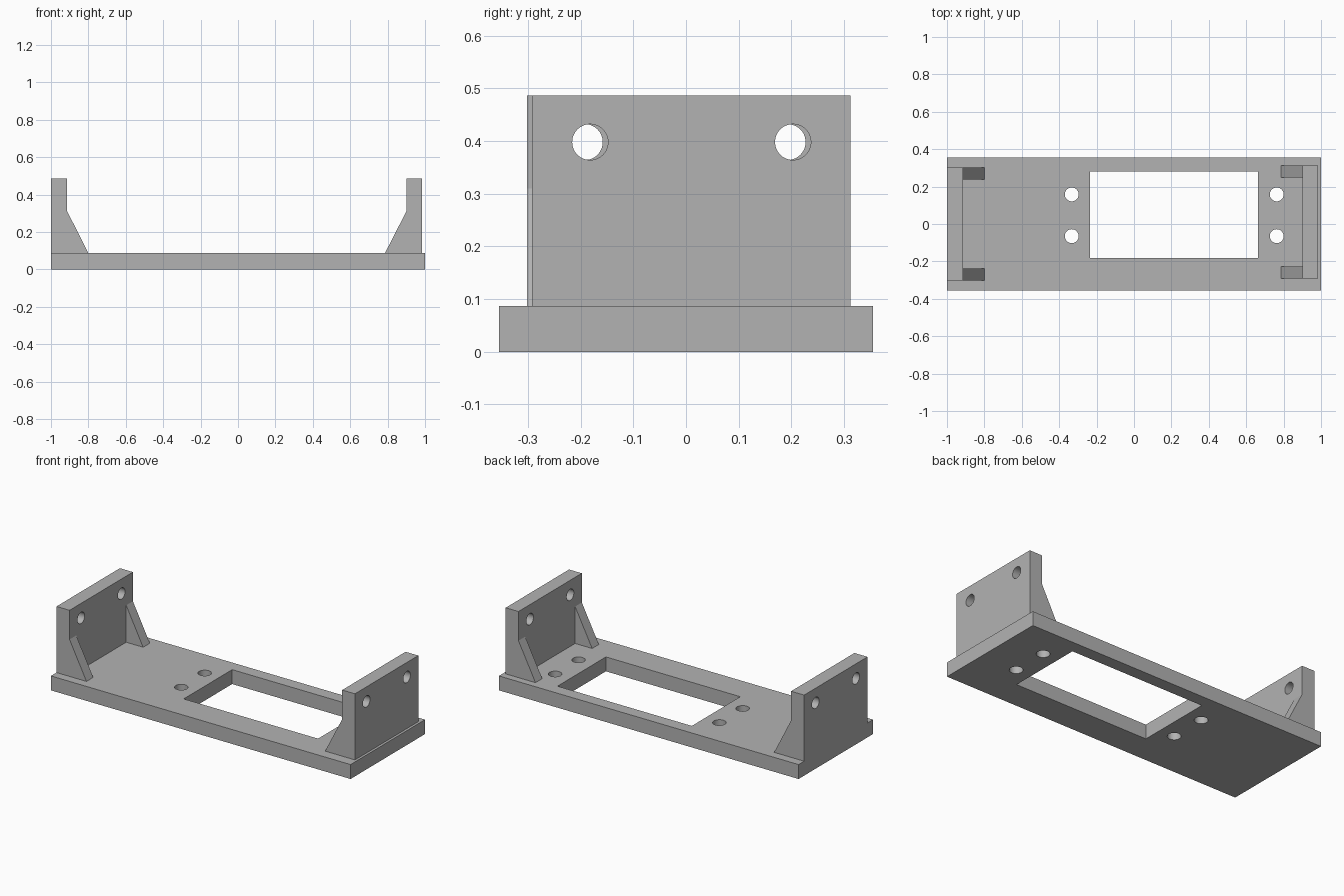
import bpy, bmesh, math
from mathutils import Matrix, Vector

old = bpy.data.objects.get("Cube")
if old:
    bpy.data.objects.remove(old, do_unlink=True)

GREY = (0.45, 0.45, 0.45, 1)
mat = bpy.data.materials.new("plain grey")
mat.use_nodes = True
mat.diffuse_color = GREY
mat.node_tree.nodes["Principled BSDF"].inputs["Base Color"].default_value = GREY

PLATE_TOP, WALL_TOP, GUSSET_TOP = 0.087, 0.486, 0.31


def finish(name, bm):
    bmesh.ops.recalc_face_normals(bm, faces=bm.faces)
    mesh = bpy.data.meshes.new(name)
    bm.to_mesh(mesh)
    bm.free()
    mesh.materials.append(mat)
    obj = bpy.data.objects.new(name, mesh)
    bpy.context.collection.objects.link(obj)
    return obj


def box(name, lo, hi):
    lo, hi = Vector(lo), Vector(hi)
    bm = bmesh.new()
    place = Matrix.Translation((lo + hi) / 2) @ Matrix.Diagonal((*(hi - lo), 1))
    bmesh.ops.create_cube(bm, size=1, matrix=place)
    return finish(name, bm)


def cylinder(name, centre, radius, depth, turn=Matrix()):
    bm = bmesh.new()
    bmesh.ops.create_cone(bm, cap_ends=True, segments=48, radius1=radius, radius2=radius,
                          depth=depth, matrix=Matrix.Translation(centre) @ turn)
    return finish(name, bm)


def prism(name, profile, y0, y1):
    # x-z profile extruded along y
    bm = bmesh.new()
    face = bm.faces.new([bm.verts.new((x, y0, z)) for x, z in profile])
    side = bmesh.ops.extrude_face_region(bm, geom=[face])["geom"]
    bmesh.ops.translate(bm, vec=(0, y1 - y0, 0),
                        verts=[v for v in side if isinstance(v, bmesh.types.BMVert)])
    return finish(name, bm)


def cut(obj, cutters):
    bpy.ops.object.select_all(action="DESELECT")
    bpy.context.view_layer.objects.active = obj
    obj.select_set(True)
    for cutter in cutters:
        mod = obj.modifiers.new("cut", "BOOLEAN")
        mod.operation, mod.solver, mod.object = "DIFFERENCE", "EXACT", cutter
        bpy.ops.object.modifier_apply(modifier=mod.name)
        bpy.data.objects.remove(cutter, do_unlink=True)
    bpy.ops.object.shade_smooth_by_angle(angle=math.radians(30))


# Base plate with a rectangular opening and four screw holes
plate = box("base_plate", (-1, -0.355, 0), (1, 0.355, PLATE_TOP))
cutters = [box("opening_cutter", (-0.235, -0.182, -1), (0.662, 0.28, 1))]
for x in (-0.333, 0.763):
    for y in (-0.065, 0.158):
        cutters.append(cylinder("screw_cutter", (x, y, 0), 0.037, 1))
cut(plate, cutters)

# End walls, each with two mounting holes and two gussets
ends = {"right": (-1, -0.913, -0.8, 0), "left": (0.985, 0.9, 0.786, 0.01)}
for side, (outer, inner, foot, shift) in ends.items():
    y0, y1 = shift - 0.302, shift + 0.302
    wall = box(side + "_end_wall", (min(outer, inner), y0, PLATE_TOP),
               (max(outer, inner), y1, WALL_TOP))
    cut(wall, [cylinder("mount_cutter", (outer, shift + y, 0.398), 0.034, 0.5,
                        Matrix.Rotation(math.pi / 2, 4, "Y")) for y in (-0.192, 0.193)])
    profile = [(inner, PLATE_TOP), (foot, PLATE_TOP), (inner, GUSSET_TOP)]
    prism(side + "_front_gusset", profile, y0, y0 + 0.064)
    prism(side + "_back_gusset", profile, y1 - 0.064, y1)
